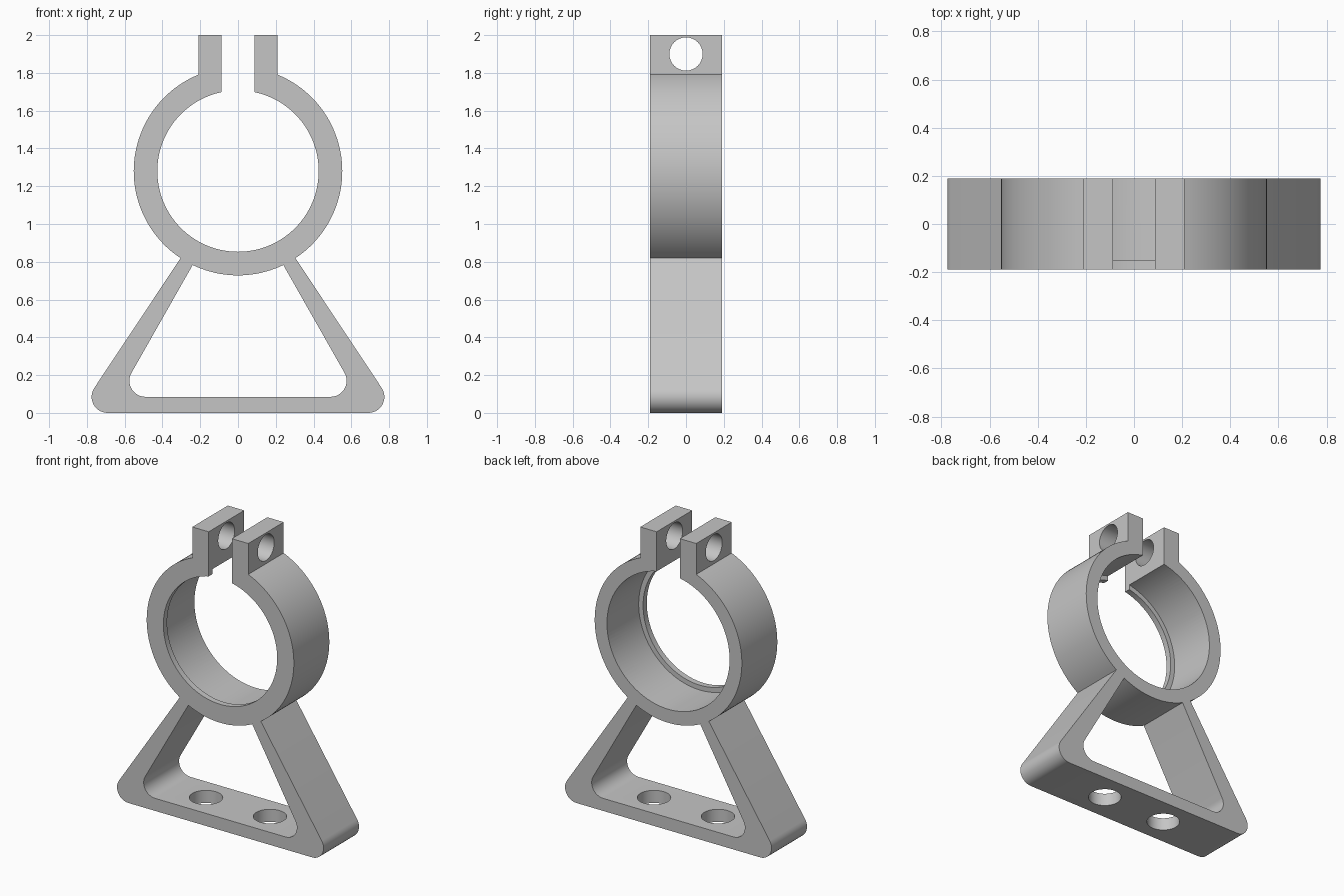
import bpy, bmesh, math
from mathutils import Matrix, Vector

cube = bpy.data.objects.get("Cube")
if cube:
    bpy.data.objects.remove(cube, do_unlink=True)

HALF_DEPTH = 0.19
RING_Z, RING_R, LIP_R, BORE_R = 1.28, 0.552, 0.427, 0.46
GAP, TAB = 0.087, 0.21
FILLET = 0.085

grey = bpy.data.materials.new("grey")
grey.use_nodes = True
grey.diffuse_color = (0.56, 0.56, 0.56, 1)
grey.node_tree.nodes["Principled BSDF"].inputs["Base Color"].default_value = (0.56, 0.56, 0.56, 1)


def arc(cx, cz, r, a0, a1, n):
    return [(cx + r * math.cos(a0 + (a1 - a0) * i / n),
             cz + r * math.sin(a0 + (a1 - a0) * i / n)) for i in range(n + 1)]


def mirrored(half):
    """Close a half outline that runs from bottom to top on the +x side."""
    return half + [(-x, z) for x, z in reversed(half)]


def ring_angle(x, r, side=1):
    return side * math.acos(x / r)


# Outer outline: foot corner, leg, ring, clamp tab, then down into the bore
leg_normal = math.atan2(0.455, 0.685)
outer = arc(0.69, FILLET, FILLET, -math.pi / 2, leg_normal, 12)
outer += arc(0, RING_Z, RING_R, ring_angle(0.304, RING_R, -1), ring_angle(TAB, RING_R), 48)
outer += [(TAB, 2.0), (GAP, 2.0)]
outer += arc(0, RING_Z, LIP_R, ring_angle(GAP, LIP_R), -math.pi / 2, 64)
outline = mirrored(outer[:-1] + [(0, RING_Z - LIP_R)])
outline.remove((0, RING_Z - LIP_R))

# Window between the legs, closed above by the ring
window_normal = math.atan2(0.325, 0.57)
inner = arc(0.49, 2 * FILLET, FILLET, -math.pi / 2, window_normal, 12)
inner += arc(0, RING_Z, RING_R, ring_angle(0.24, RING_R, -1), -math.pi / 2, 10)[:-1]
window = mirrored(inner)

# Extrude the filled profile from front to back
bm = bmesh.new()
edges = []
for loop in (outline, window):
    vs = [bm.verts.new((x, -HALF_DEPTH, z)) for x, z in loop]
    edges += [bm.edges.new((vs[i - 1], vs[i])) for i in range(len(vs))]
bmesh.ops.triangle_fill(bm, edges=edges, use_beauty=True)
ext = bmesh.ops.extrude_face_region(bm, geom=bm.faces[:])
moved = [g for g in ext["geom"] if isinstance(g, bmesh.types.BMVert)]
bmesh.ops.translate(bm, verts=moved, vec=(0, 2 * HALF_DEPTH, 0))
bmesh.ops.recalc_face_normals(bm, faces=bm.faces[:])
mesh = bpy.data.meshes.new("clamp_stand")
bm.to_mesh(mesh)
bm.free()
mesh.materials.append(grey)
stand = bpy.data.objects.new("clamp_stand", mesh)
bpy.context.collection.objects.link(stand)


def cut(name, start, end, radius, sides):
    """Drill a round hole through the stand from start to end."""
    start, end = Vector(start), Vector(end)
    axis = end - start
    turn = axis.to_track_quat("Z", "Y").to_matrix().to_4x4()
    b = bmesh.new()
    bmesh.ops.create_cone(b, cap_ends=True, segments=sides, radius1=radius, radius2=radius,
                          depth=axis.length,
                          matrix=Matrix.Translation((start + end) / 2) @ turn)
    m = bpy.data.meshes.new(name)
    b.to_mesh(m)
    b.free()
    m.materials.append(grey)
    cutter = bpy.data.objects.new(name, m)
    bpy.context.collection.objects.link(cutter)
    cutter.hide_render = True
    bpy.context.view_layer.objects.active = stand
    mod = stand.modifiers.new(name, "BOOLEAN")
    mod.operation, mod.solver, mod.object = "DIFFERENCE", "EXACT", cutter
    bpy.ops.object.modifier_apply(modifier=mod.name)
    bpy.data.objects.remove(cutter, do_unlink=True)


# Wider bore behind the front lip, bolt hole through the tabs, screw holes in the base
cut("bore", (0, -0.15, RING_Z), (0, 0.3, RING_Z), BORE_R, 128)
cut("bolt_hole", (-0.4, 0, 1.9), (0.4, 0, 1.9), 0.088, 48)
for x in (-0.24, 0.24):
    cut("screw_hole", (x, 0, -0.1), (x, 0, 0.15), 0.103, 48)

bpy.ops.object.select_all(action="DESELECT")
stand.select_set(True)
bpy.context.view_layer.objects.active = stand
bpy.ops.object.shade_smooth_by_angle(angle=math.radians(25))
